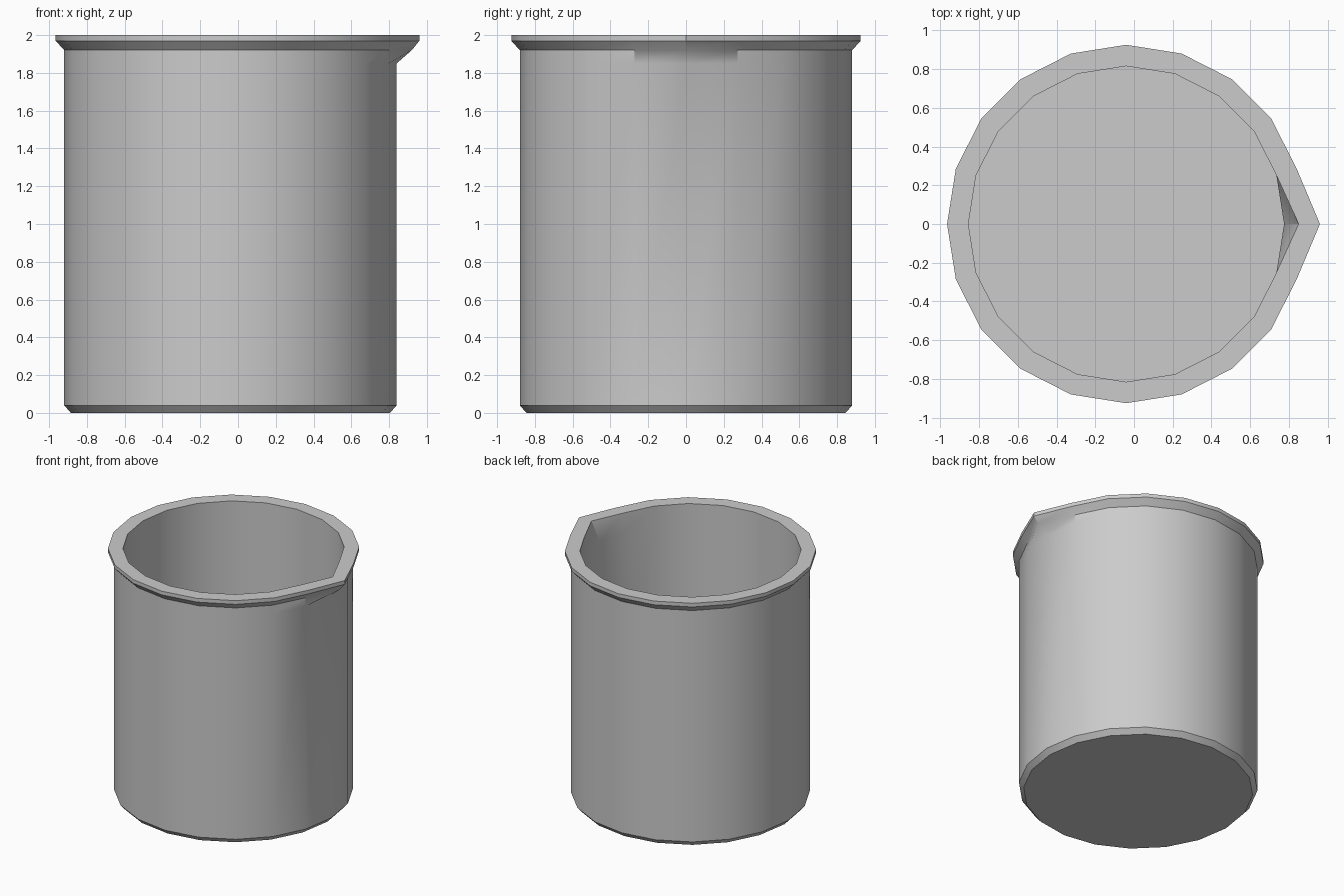
import bpy, bmesh
from math import cos, sin, pi, radians

if "Cube" in bpy.data.objects:
    bpy.data.objects.remove(bpy.data.objects["Cube"])

SIDES = 20
CX = -0.04
# profile from outer base, up the wall, over the rim, down inside:
# (radius, height, x position of the spout vertex or None)
PROFILE = [
    (0.845, 0.0, None), (0.88, 0.04, None), (0.88, 1.85, None),
    (0.88, 1.92, 0.92), (0.925, 1.97, 0.96), (0.925, 2.0, 0.96),
    (0.815, 2.0, 0.85), (0.815, 1.85, None), (0.815, 0.065, None),
]

bm = bmesh.new()
rings = []
for r, z, spout in PROFILE:
    ring = []
    for i in range(SIDES):
        a = 2 * pi * i / SIDES
        x = CX + r * cos(a)
        if i == 0 and spout is not None:
            x = spout  # pulled-out pouring lip
        ring.append(bm.verts.new((x, r * sin(a), z)))
    rings.append(ring)

# walls between rings
for lo, hi in zip(rings, rings[1:]):
    for i in range(SIDES):
        j = (i + 1) % SIDES
        bm.faces.new((lo[i], lo[j], hi[j], hi[i]))

# underside and inner floor
bm.faces.new(rings[0][::-1])
bm.faces.new(rings[-1])
bmesh.ops.recalc_face_normals(bm, faces=bm.faces[:])

mesh = bpy.data.meshes.new("beaker")
bm.to_mesh(mesh)
bm.free()
beaker = bpy.data.objects.new("beaker", mesh)
bpy.context.collection.objects.link(beaker)
bpy.context.view_layer.objects.active = beaker
beaker.select_set(True)
bpy.ops.object.shade_smooth_by_angle(angle=radians(30))
